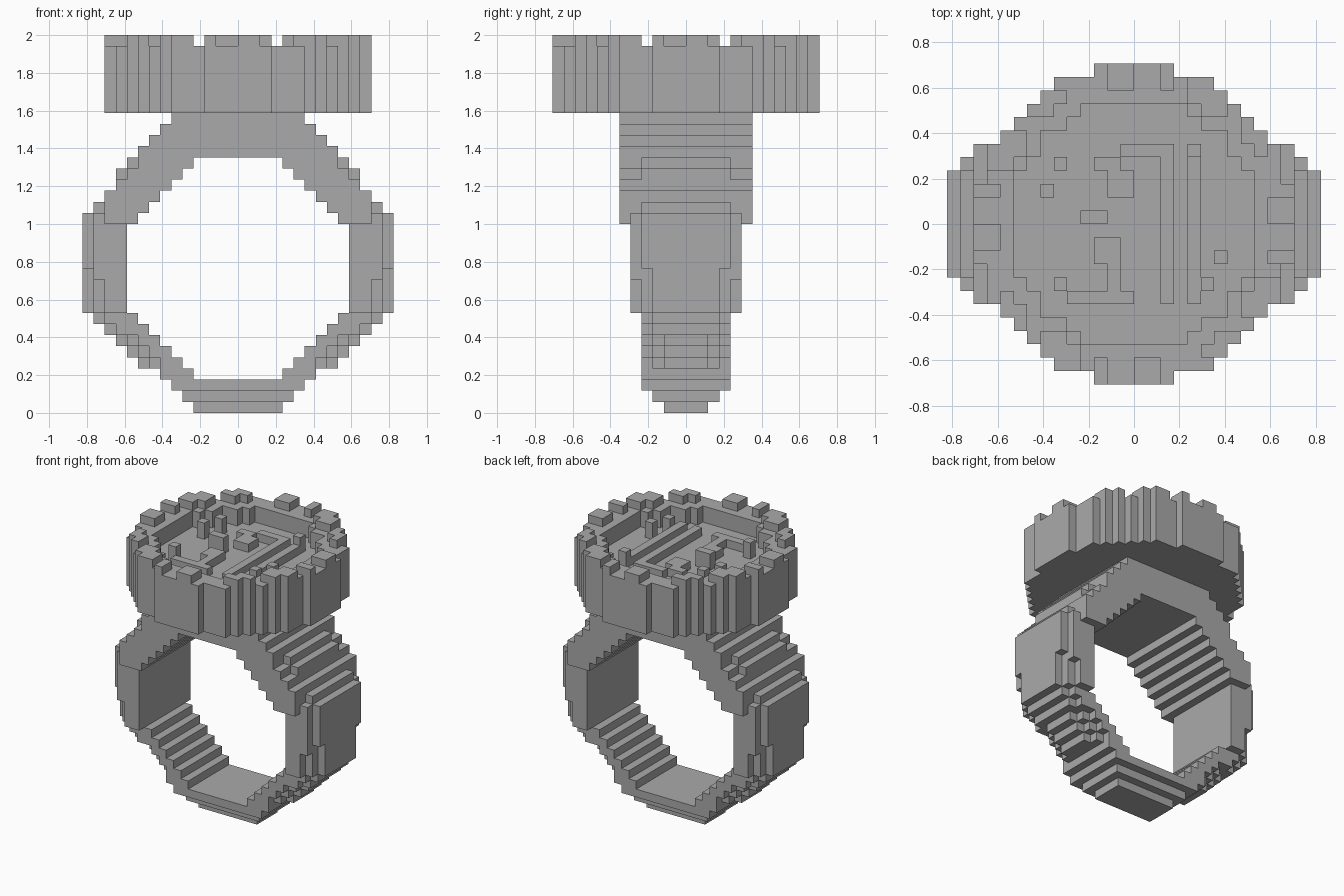
import bpy, bmesh, math

if "Cube" in bpy.data.objects:
    bpy.data.objects.remove(bpy.data.objects["Cube"], do_unlink=True)

S = 2 / 34  # edge of one block

metal = bpy.data.materials.new("grey_metal")
metal.use_nodes = True
GREY = (0.4, 0.4, 0.4, 1)
metal.diffuse_color = GREY
metal.node_tree.nodes["Principled BSDF"].inputs["Base Color"].default_value = GREY

# corners of each block side, wound outward
SIDES = {
    (1, 0, 0): ((1, 0, 0), (1, 1, 0), (1, 1, 1), (1, 0, 1)),
    (-1, 0, 0): ((0, 0, 0), (0, 0, 1), (0, 1, 1), (0, 1, 0)),
    (0, 1, 0): ((0, 1, 0), (0, 1, 1), (1, 1, 1), (1, 1, 0)),
    (0, -1, 0): ((0, 0, 0), (1, 0, 0), (1, 0, 1), (0, 0, 1)),
    (0, 0, 1): ((0, 0, 1), (1, 0, 1), (1, 1, 1), (0, 1, 1)),
    (0, 0, -1): ((0, 0, 0), (0, 1, 0), (1, 1, 0), (1, 0, 0)),
}


def build_blocks(name, cells):
    """Make one object from the outer skin of a set of block cells."""
    bm = bmesh.new()
    verts = {}
    for c in sorted(cells):
        for n, corners in SIDES.items():
            if tuple(a + b for a, b in zip(c, n)) in cells:
                continue
            face = []
            for k in corners:
                p = tuple(a + b for a, b in zip(c, k))
                if p not in verts:
                    verts[p] = bm.verts.new([v * S for v in p])
                face.append(verts[p])
            bm.faces.new(face)
    # merge coplanar block sides into larger flat faces
    bmesh.ops.dissolve_limit(bm, angle_limit=math.radians(1),
                             verts=bm.verts[:], edges=bm.edges[:])
    mesh = bpy.data.meshes.new(name)
    bm.to_mesh(mesh)
    bm.free()
    mesh.materials.append(metal)
    ob = bpy.data.objects.new(name, mesh)
    bpy.context.collection.objects.link(ob)
    return ob


def box(x0, x1, y0, y1, z0, z1):
    return {(x, y, z) for x in range(x0, x1)
            for y in range(y0, y1) for z in range(z0, z1)}


# Band: half widths of the outside and of the finger hole, layer by layer
OUTER = [4, 5, 6, 7, 9, 10, 11, 12, 13] + [14] * 9 + [13, 12, 11, 11, 10, 9, 8, 7, 6]
HOLE = [0] * 3 + [4, 5, 6, 7, 8, 9] + [10] * 8 + [9, 8, 7, 6, 5, 4] + [0] * 4


def band_depth(a, z):
    """Half depth of the band for column a at layer z, with stepped bevels."""
    rim = OUTER[z] - 1 - a  # 0 on the outermost column
    if z < 2:
        return z + 2
    if z < 9:
        if 4 <= z <= 6 and rim < 2:
            return 2 + rim
        return 3 if z > 6 and rim == 0 else 4
    if z < 17:
        if rim == 0:
            return 3 if z < 13 else 4
        return 4 if rim == 1 and z < 12 else 5
    if z == 17 and rim < 2:
        return 4 + rim
    if z in (18, 21, 22) and rim == 0:
        return 4
    return 6


band = set()
for z in range(27):
    for a in range(HOLE[z], OUTER[z]):
        d = band_depth(a, z)
        band |= box(a, a + 1, -d, d, z, z + 1)
        band |= box(-a - 1, -a, -d, d, z, z + 1)
build_blocks("ring_band", band)

# Round head: half width for each row away from the middle
ROW = [12] * 3 + [11] * 3 + [10, 9, 8, 7, 6, 3]
# Rim teeth of one quarter, repeated by quarter turns (x0, x1, y0, y1)
TEETH = [(-2, 0, 10, 12), (2, 3, 10, 12), (4, 6, 9, 11),
         (5, 7, 8, 10), (8, 9, 6, 8), (9, 10, 5, 7)]
tooth_cells = set()
for t in TEETH:
    for x, y, _ in box(*t, 0, 1):
        for _ in range(4):
            tooth_cells.add((x, y))
            x, y = -y - 1, x

head = set()
for y in range(-12, 12):
    w = ROW[y if y >= 0 else -y - 1]
    for x in range(-w, w):
        on_rim = math.hypot(x + 0.5, y + 0.5) > 9.2
        top = 34 if (x, y) in tooth_cells else 33 if on_rim else 31
        head |= box(x, x + 1, y, y + 1, 27, top)

# Raised bars and stepped crescent on the sunken face of the head
for b in [(2, 3, -6, 6), (4, 5, -6, 6), (-1, 2, 5, 6), (-5, 0, -6, -5),
          (-3, -1, -3, -1), (-2, -1, -5, -3), (-2, 0, 2, 4), (-3, -1, 4, 5)]:
    head |= box(*b, 31, 32)
# Small studs
for x, y in [(-6, 4), (-7, 2), (-4, 0), (-3, 0), (5, -5), (6, -3), (4, 5), (-6, -5)]:
    head |= box(x, x + 1, y, y + 1, 31, 33)
build_blocks("ring_head", head)
